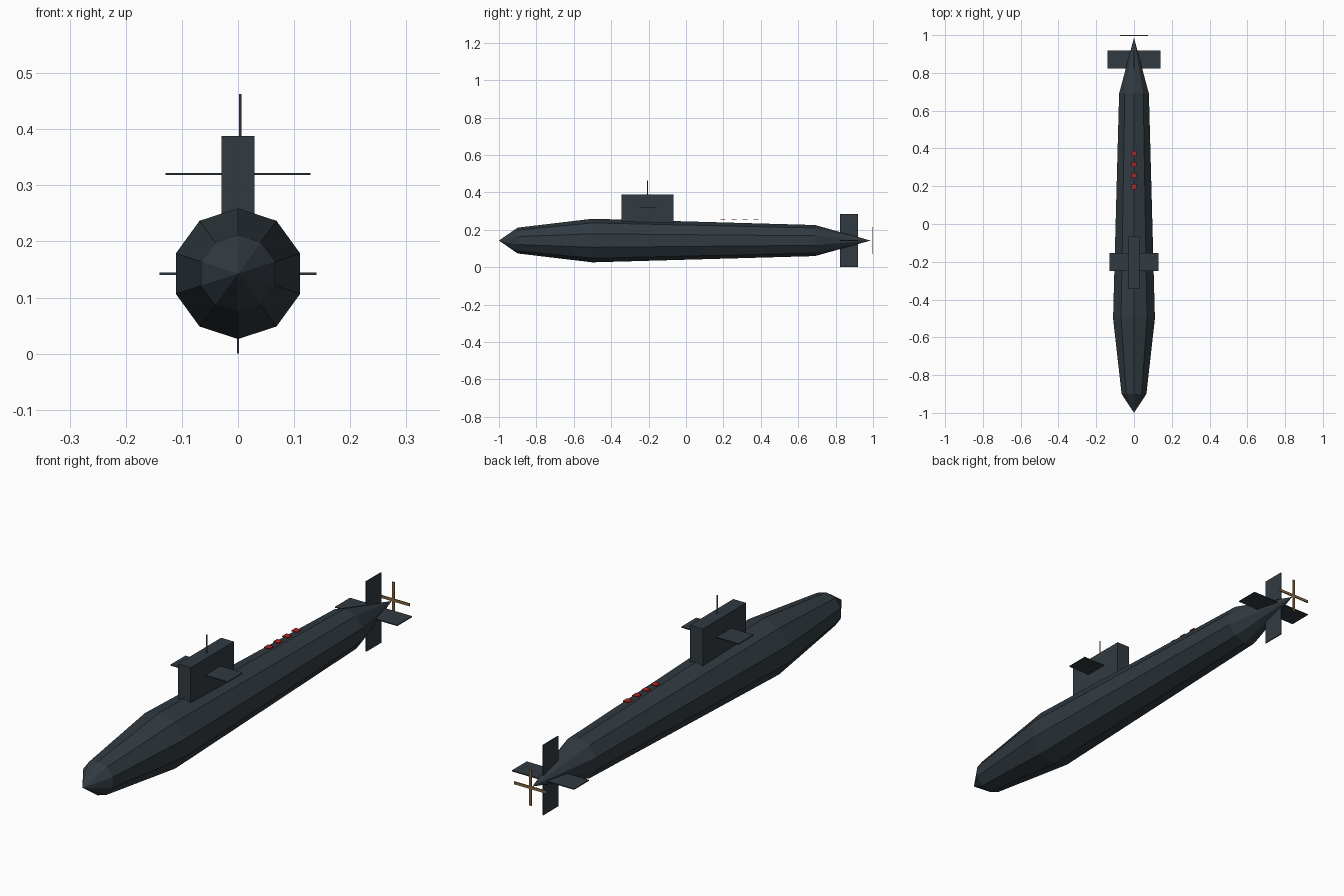
import bpy, bmesh
from math import cos, sin, pi

default = bpy.data.objects.get("Cube")
if default:
    bpy.data.objects.remove(default, do_unlink=True)

AXIS_Z = 0.1425


def material(name, rgb):
    mat = bpy.data.materials.new(name)
    mat.use_nodes = True
    mat.diffuse_color = (*rgb, 1)
    mat.node_tree.nodes["Principled BSDF"].inputs["Base Color"].default_value = (*rgb, 1)
    return mat


slate = material("dark slate", (0.031, 0.043, 0.053))
red = material("hatch red", (0.38, 0.022, 0.018))
brass = material("brass", (0.25, 0.14, 0.05))
steel = material("steel grey", (0.12, 0.14, 0.16))


def finish(name, bm, mat):
    bmesh.ops.recalc_face_normals(bm, faces=bm.faces)
    mesh = bpy.data.meshes.new(name)
    bm.to_mesh(mesh)
    bm.free()
    mesh.materials.append(mat)
    obj = bpy.data.objects.new(name, mesh)
    bpy.context.collection.objects.link(obj)
    return obj


def box(name, centre, size, mat):
    bm = bmesh.new()
    bmesh.ops.create_cube(bm, size=1)
    bmesh.ops.scale(bm, vec=size, verts=bm.verts)
    bmesh.ops.translate(bm, vec=centre, verts=bm.verts)
    return finish(name, bm, mat)


# Hull: ten-sided rings lofted between two pointed ends
def hull(sides=10):
    bm = bmesh.new()
    rings = []
    for y, r in ((-0.9, 0.069), (-0.5, 0.1165), (0.69, 0.083)):
        angles = [2 * pi * i / sides for i in range(sides)]
        rings.append([bm.verts.new((r * sin(a), y, AXIS_Z + r * cos(a))) for a in angles])
    bow = bm.verts.new((0, -1, AXIS_Z))
    stern = bm.verts.new((0, 0.987, AXIS_Z))
    for i in range(sides):
        j = (i + 1) % sides
        bm.faces.new((bow, rings[0][i], rings[0][j]))
        bm.faces.new((stern, rings[-1][j], rings[-1][i]))
        for a, b in zip(rings, rings[1:]):
            bm.faces.new((a[i], b[i], b[j], a[j]))
    return finish("hull", bm, slate)


hull()

# Sail with its diving planes
box("sail", (0, -0.206, 0.294), (0.058, 0.278, 0.188), slate)
box("sail_planes", (0, -0.202, 0.32), (0.258, 0.096, 0.004), slate)

# Periscope
bm = bmesh.new()
bmesh.ops.create_cone(bm, cap_ends=True, segments=8, radius1=0.0025, radius2=0.0025, depth=0.085)
bmesh.ops.translate(bm, vec=(0.004, -0.207, 0.4205), verts=bm.verts)
finish("periscope", bm, steel)

# Row of deck hatches behind the sail
for i in range(4):
    box(f"hatch_{i + 1}", (0, 0.197 + 0.059 * i, 0.257), (0.025, 0.027, 0.004), red)

# Cross-shaped tail fins
box("stern_planes", (0, 0.871, AXIS_Z), (0.28, 0.096, 0.004), slate)
box("rudder", (0, 0.871, AXIS_Z), (0.004, 0.096, 2 * AXIS_Z), slate)

# Four-bladed propeller made of two crossed bars
box("propeller_vertical", (0, 0.998, AXIS_Z), (0.011, 0.004, 0.146), brass)
box("propeller_horizontal", (0, 0.998, AXIS_Z), (0.146, 0.004, 0.011), brass)
